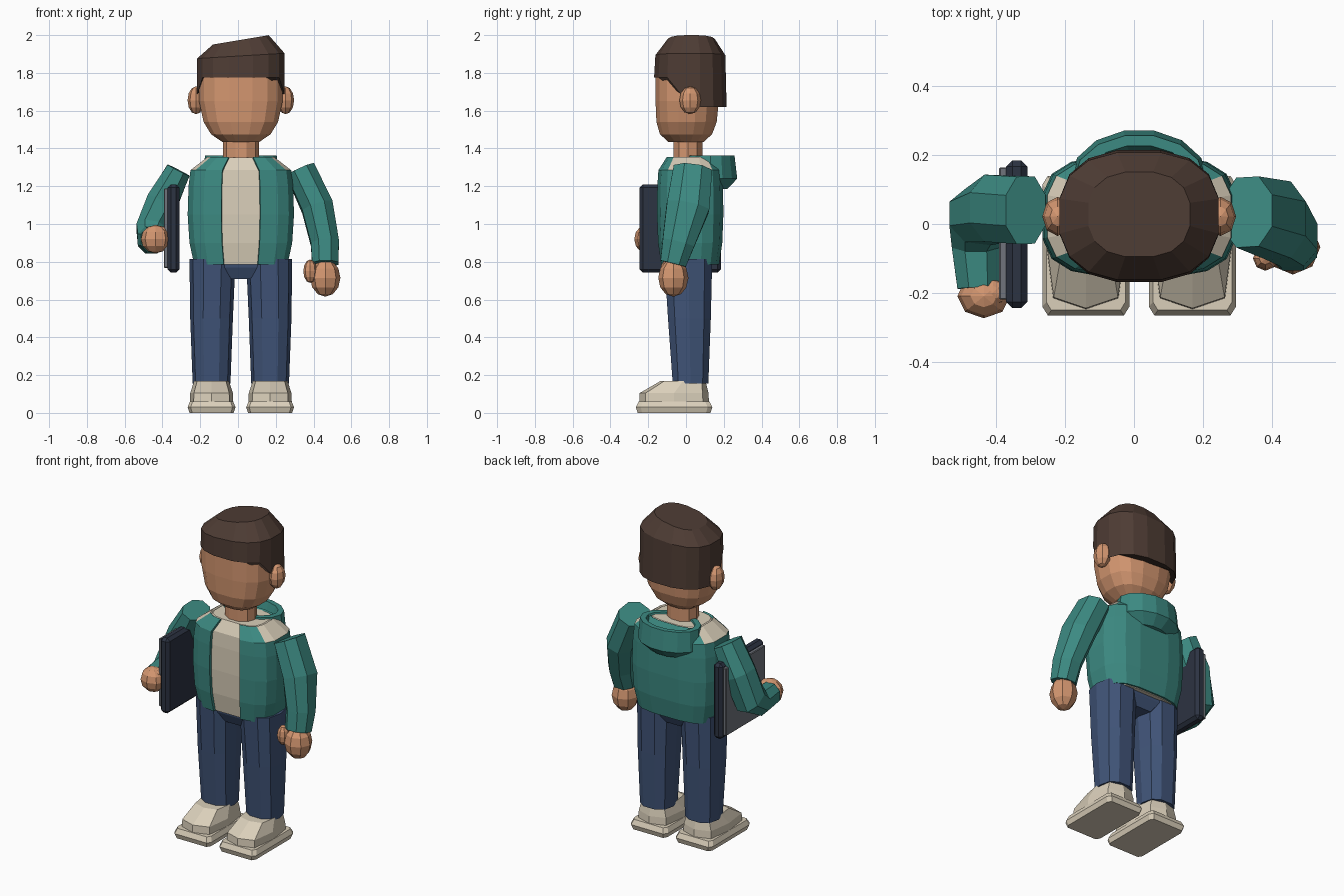
import bpy, bmesh, math
from mathutils import Vector

if "Cube" in bpy.data.objects:
    bpy.data.objects.remove(bpy.data.objects["Cube"])

def material(name, rgb):
    m = bpy.data.materials.new(name)
    m.diffuse_color = [((c / 255 + 0.055) / 1.055) ** 2.4 for c in rgb] + [1]
    m.use_nodes = True
    m.node_tree.nodes["Principled BSDF"].inputs["Base Color"].default_value = m.diffuse_color
    return m

SKIN = material("skin", (211, 150, 112))
HAIR = material("dark brown hair", (78, 60, 52))
TEAL = material("teal cloth", (60, 138, 130))
CREAM = material("cream", (218, 207, 186))
DENIM = material("blue denim", (64, 84, 120))
NAVY = material("dark navy", (44, 51, 66))
GREY = material("grey metal", (112, 116, 124))

def finish(bm, name, *mats):
    bmesh.ops.recalc_face_normals(bm, faces=bm.faces)
    me = bpy.data.meshes.new(name)
    bm.to_mesh(me)
    bm.free()
    for m in mats:
        me.materials.append(m)
    ob = bpy.data.objects.new(name, me)
    bpy.context.collection.objects.link(ob)
    return ob

def loft(rings, n=8, p=1.0, phase=0.5, level=True, caps=True):
    """Skin rings (x, y, z, radius_u, radius_v); p below 1 squares the section."""
    bm = bmesh.new()
    cs = [Vector(r[:3]) for r in rings]
    loops = []
    power = lambda c: math.copysign(abs(c) ** p, c) if abs(c) > 1e-6 else 0.0
    for i, r in enumerate(rings):
        u, v = Vector((1, 0, 0)), Vector((0, 1, 0))
        if not level:  # section square to the path
            t = Vector((0, 0, 0))
            if i > 0:
                t += (cs[i] - cs[i - 1]).normalized()
            if i < len(cs) - 1:
                t += (cs[i + 1] - cs[i]).normalized()
            t.normalize()
            u = (u - t * u.dot(t)).normalized()
            v = t.cross(u)
        loop = []
        for k in range(n):
            a = 2 * math.pi * (k + phase) / n + math.pi / 2
            loop.append(bm.verts.new(cs[i] + u * r[3] * power(math.cos(a)) + v * r[4] * power(math.sin(a))))
        loops.append(loop)
    for a, b in zip(loops, loops[1:]):
        for k in range(n):
            bm.faces.new((a[k], a[(k + 1) % n], b[(k + 1) % n], b[k]))
    if caps:
        bm.faces.new(loops[0])
        bm.faces.new(loops[-1])
    return bm

def ball(name, c, r, mat, n=8):
    bm = bmesh.new()
    bmesh.ops.create_uvsphere(bm, u_segments=n, v_segments=6, radius=1)
    for v in bm.verts:
        v.co = Vector([c[i] + r[i] * v.co[i] for i in range(3)])
    return finish(bm, name, mat)

def box(name, lo, hi, mat, bevel):
    bm = bmesh.new()
    bmesh.ops.create_cube(bm, size=1)
    for v in bm.verts:
        v.co = Vector([lo[i] + (hi[i] - lo[i]) * (v.co[i] + 0.5) for i in range(3)])
    bmesh.ops.bevel(bm, geom=bm.edges[:], offset=bevel, segments=1, affect='EDGES')
    return finish(bm, name, mat)

CX = 0.015  # body centre line

# Head, neck and ears
finish(loft([(CX, 0, 1.435, .10, .095), (CX, 0, 1.475, .16, .14), (CX, .003, 1.54, .2, .162),
             (CX, .006, 1.65, .225, .17), (CX, .006, 1.78, .225, .17), (CX, .01, 1.88, .2, .15)],
            16, 0.8), "head", SKIN)
finish(loft([(CX, .01, 1.33, .095, .08), (CX, .01, 1.47, .095, .08)], 10), "neck", SKIN)
for s in (-1, 1):
    ball("ear", (CX + s * .237, .022, 1.655), (.045, .057, .074), SKIN)

# Hair: cap with a hairline that steps down towards the back
bm = loft([(CX, .023, 1.62, .235, .195), (CX, .023, 1.89, .235, .188), (CX, .028, 1.98, .15, .125)], 16, 0.8)
for v in bm.verts:
    if v.co.z < 1.7:
        v.co.z = 1.775 if v.co.y < -.08 else 1.69 if v.co.y < .05 else 1.62
    elif v.co.z > 1.95:
        v.co.z = 1.975 + (v.co.x - CX) * .167
    else:
        v.co.z += (v.co.x - CX) * .06
finish(bm, "hair", HAIR)

# Shirt and open jacket share one torso profile
torso = [(.785, .25, .155), (.9, .275, .172), (1.05, .285, .178), (1.2, .28, .176), (1.285, .27, .17), (1.355, .178, .125)]
finish(loft([(CX, .022, z, rx - .018, ry - .018) for z, rx, ry in torso[:-1]] + [(CX, .022, 1.352, .165, .113)],
            16, .62), "shirt", CREAM)
bm = loft([(CX, .022, z, rx, ry) for z, rx, ry in torso], 16, .62, caps=False)
bm.faces.ensure_lookup_table()
front = [f for f in bm.faces if f.calc_center_median().y < 0 and abs(f.calc_center_median().x - CX) < .02]
bmesh.ops.delete(bm, geom=front, context='FACES')
for f in bm.faces:  # cream shoulder patches
    c = f.calc_center_median()
    f.material_index = int(c.z > 1.29 and abs(c.x - CX) > .195)
jacket = finish(bm, "jacket", TEAL, CREAM)
mod = jacket.modifiers.new("thickness", 'SOLIDIFY')
mod.thickness, mod.offset = .015, -1

# Hood: shallow hollow bowl behind the neck
finish(loft([(CX, .13, 1.185, .13, .09), (CX, .13, 1.24, .2, .145), (CX, .13, 1.362, .19, .13),
             (CX, .13, 1.362, .155, .1), (CX, .13, 1.29, .13, .08)], 14), "hood", TEAL)

# Sleeves
finish(loft([(.33, .035, 1.285, .085, .11), (.42, .01, 1.09, .09, .122), (.46, -.04, .9, .08, .092),
             (.462, -.068, .79, .075, .074)], 8, .9, level=False), "straight_sleeve", TEAL)
finish(loft([(-.315, .04, 1.285, .07, .105), (-.4, .045, 1.12, .09, .105), (-.455, .02, .965, .09, .1),
             (-.46, -.06, .915, .075, .08), (-.453, -.185, .918, .065, .07)], 8, .9, level=False), "bent_sleeve", TEAL)

# Hands
ball("lowered_hand", (.462, -.067, .715), (.08, .08, .1), SKIN)
ball("lowered_thumb", (.382, -.1, .75), (.036, .036, .062), SKIN)
ball("gripping_hand", (-.437, -.21, .92), (.077, .064, .075), SKIN)
ball("gripping_thumb", (-.41, -.2, .955), (.04, .04, .035), SKIN)

# Carried tablet computer: dark slab and grey back plate
box("computer_body", (-.372, -.245, .742), (-.31, .185, 1.21), NAVY, .018)
box("computer_plate", (-.392, -.22, .768), (-.365, .165, 1.188), GREY, .004)

# Hips, legs and shoes
finish(loft([(CX, .015, .71, .09, .09), (CX, .015, .77, .17, .12), (CX, .015, .83, .2, .13)], 8, .6), "hips", DENIM)
for s in (-1, 1):
    x = CX + s * .155
    finish(loft([(x - s * .005, .012, .815, .122, .132), (x, .018, .5, .113, .118), (x, .024, .155, .1, .098)],
                10, .8), "trouser_leg", DENIM)
    finish(loft([(x, -.063, 0, .118, .195), (x, -.063, .03, .128, .205), (x, -.063, .06, .116, .19)],
                8, .15), "shoe_sole", CREAM)
    finish(loft([(x, -.063, .05, .115, .185), (x, -.063, .105, .113, .182), (x, -.015, .17, .092, .118)],
                8, .55, phase=0), "shoe_upper", CREAM)
